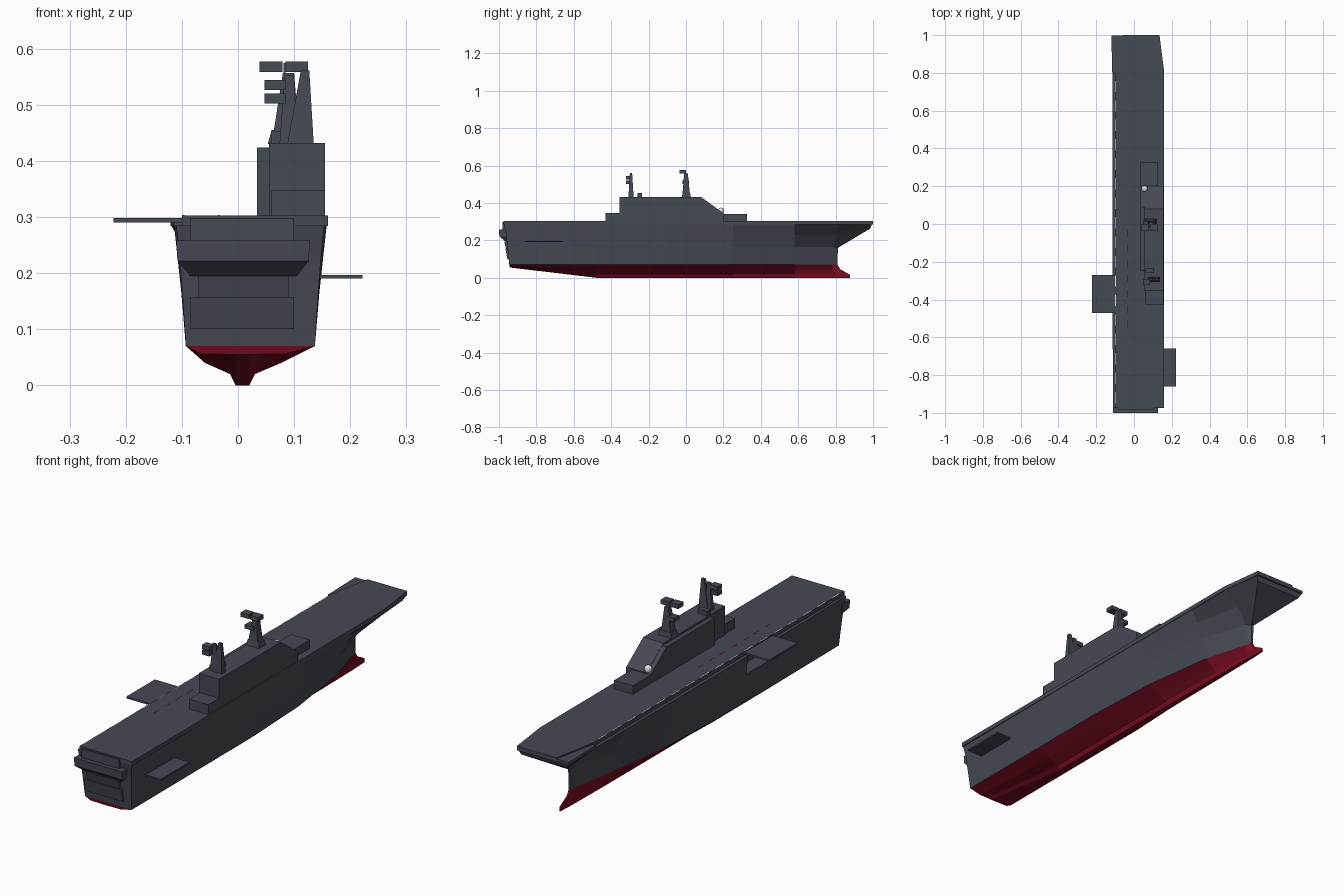
import bpy, bmesh


def material(name, rgb):
    m = bpy.data.materials.new(name)
    m.diffuse_color = (*rgb, 1)
    return m


GREY = material("navy grey", (0.060, 0.067, 0.086))
RED = material("hull red", (0.200, 0.004, 0.016))
WHITE = material("white", (0.75, 0.75, 0.75))
DARK = material("dark grey", (0.022, 0.024, 0.030))


def finish(name, bm, *mats):
    bmesh.ops.recalc_face_normals(bm, faces=bm.faces)
    me = bpy.data.meshes.new(name)
    bm.to_mesh(me)
    bm.free()
    ob = bpy.data.objects.new(name, me)
    for m in mats:
        me.materials.append(m)
    bpy.context.collection.objects.link(ob)
    return ob


def loft(name, rings, *mats):
    """Skin equal-length rings of points and cap both ends."""
    bm = bmesh.new()
    vs = [[bm.verts.new(p) for p in r] for r in rings]
    n = len(rings[0])
    for a, b in zip(vs, vs[1:]):
        for i in range(n):
            j = (i + 1) % n
            bm.faces.new((a[i], a[j], b[j], b[i]))
    for r in (vs[0], vs[-1]):          # caps built as strips across the ring
        if n % 2:
            bm.faces.new(r)
        else:
            for i in range(n // 2 - 1):
                bm.faces.new((r[i], r[i + 1], r[n - 2 - i], r[n - 1 - i]))
    for f in bm.faces:
        if len(mats) > 1 and max(v.co.z for v in f.verts) < 0.0705:
            f.material_index = 1
    return finish(name, bm, *mats)


def prism(name, pts, axis, a, b, mat):
    """Extrude a 2D outline along an axis from a to b."""
    bm = bmesh.new()
    ends = []
    for d in (a, b):
        vs = []
        for p in pts:
            c = list(p)
            c.insert("xyz".index(axis), d)
            vs.append(bm.verts.new(c))
        bm.faces.new(vs)
        ends.append(vs)
    n = len(pts)
    for i in range(n):
        j = (i + 1) % n
        bm.faces.new((ends[0][i], ends[0][j], ends[1][j], ends[1][i]))
    return finish(name, bm, mat)


def rect(x0, x1, y0, y1):
    return [(x0, y0), (x1, y0), (x1, y1), (x0, y1)]


def box(name, x, y, z, mat=GREY):
    return prism(name, rect(*x, *y), "z", *z, mat)


def tower(name, low, high, z0, z1):
    """Tapered block; low and high are x0, x1, y0, y1."""
    return loft(name, [[(x, y, z) for x, y in rect(*r)]
                       for r, z in ((low, z0), (high, z1))], GREY)


# Hull: half widths at seven levels, keel to deck, for each station
LEVELS = (0, 0.02, 0.04, 0.07, 0.165, 0.23, 0.285)
CENTRES = (0.008, 0.008, 0.009, 0.022, 0.022, 0.022, 0.022)
FULL = (0.012, 0.022, 0.068, 0.115, 0.123, 0.130, 0.136)


def section(ys, half, zs=LEVELS, cs=CENTRES):
    right = [(c + h, y, z) for c, h, y, z in zip(cs, half, ys, zs)]
    left = [(c - h, y, z) for c, h, y, z in zip(cs, half, ys, zs)]
    return right + left[::-1]


hull = loft("hull", [
    section((-0.942, -0.942, -0.942, -0.945, -0.955, -0.962, -0.972),
            (0.012, 0.035, 0.075, 0.115, 0.121, 0.126, 0.132),
            (0.055, 0.0555, 0.056, 0.07, 0.165, 0.23, 0.285)),
    section([-0.48] * 7, FULL),
    section([-0.1] * 7, FULL),
    section([0.25] * 7, (0.012, 0.020, 0.055, 0.100, 0.119, 0.129, 0.136)),
    section([0.58] * 7, (0.010, 0.015, 0.030, 0.055, 0.075, 0.105, 0.136)),
    section((0.8, 0.8, 0.785, 0.78, 0.79, 0.8, 0.82),
            (0.007, 0.008, 0.009, 0.010, 0.014, 0.062, 0.136),
            cs=(0.008, 0.008, 0.009, 0.012, 0.015, 0.02, 0.022)),
    section((0.878, 0.875, 0.825, 0.81, 0.812, 0.985, 0.993),
            (0.003, 0.003, 0.004, 0.004, 0.005, 0.115, 0.127),
            (0, 0.018, 0.045, 0.07, 0.16, 0.263, 0.285),
            [0.008] * 7),
], GREY, RED)

# Hangar opening under the port lift
cutter = box("hangar_cutter", (-0.2, -0.04), (-0.465, -0.275), (0.2, 0.281))
cutter.hide_render = True
mod = hull.modifiers.new("hangar_opening", "BOOLEAN")
mod.operation, mod.object, mod.solver = "DIFFERENCE", cutter, "EXACT"
bpy.context.view_layer.objects.active = hull
bpy.ops.object.modifier_apply(modifier=mod.name)
bpy.data.objects.remove(cutter)

# Flight deck
prism("flight_deck", [(-0.1, -0.975), (0.16, -0.975), (0.16, 0.8),
                      (0.135, 1.0), (-0.06, 1.0), (-0.1, 0.8)],
      "z", 0.284, 0.303, GREY)
prism("bow_walkway", [(-0.115, 0.8), (0.0, 0.8), (0.0, 0.998), (-0.12, 0.998)],
      "z", 0.284, 0.297, GREY)

# Deck lifts
box("port_lift", (-0.222, -0.09), (-0.47, -0.27), (0.290, 0.298))
box("starboard_lift", (0.13, 0.222), (-0.86, -0.66), (0.190, 0.197))

# Deck markings
for i in range(17):
    y = -0.95 + i * 0.103
    box("edge_stripe", (-0.0995, -0.0955), (y, y + 0.06), (0.3025, 0.3035), WHITE)
for i in range(7):
    y = -0.55 + i * 0.08
    box("centre_stripe", (-0.036, -0.033), (y, y + 0.04), (0.3025, 0.3035), RED)

# Stern: overhanging ledge, upper panel and dock gate
loft("stern_ledge", [
    [(x, y, z) for x, y in rect(a, b, -0.945, f)]
    for a, b, f, z in ((-0.085, 0.105, -0.966, 0.195),
                       (-0.108, 0.126, -0.998, 0.222),
                       (-0.110, 0.128, -1.0, 0.258))], GREY)
box("stern_panel", (-0.085, 0.1), (-0.982, -0.95), (0.258, 0.298))
prism("dock_gate_upper", [(-0.955, 0.195), (-0.972, 0.195), (-0.962, 0.155),
                          (-0.945, 0.155)], "x", -0.07, 0.09, GREY)
prism("dock_gate_lower", [(-0.945, 0.157), (-0.966, 0.157), (-0.955, 0.1),
                          (-0.94, 0.1)], "x", -0.085, 0.1, GREY)

# Island superstructure
prism("island_main", [(-0.355, 0.3), (0.2, 0.3), (0.2, 0.345), (0.08, 0.432),
                      (-0.355, 0.432)], "x", 0.055, 0.155, GREY)
prism("island_port_side", [(-0.25, 0.3), (0.2, 0.3), (0.2, 0.342), (0.09, 0.424),
                           (-0.25, 0.424)], "x", 0.034, 0.06, GREY)
box("island_front", (0.034, 0.127), (0.19, 0.325), (0.3, 0.341))
box("island_rear", (0.06, 0.155), (-0.43, -0.35), (0.3, 0.347))
box("roof_locker", (0.06, 0.105), (-0.26, -0.235), (0.43, 0.452))

# Forward mast with T-shaped antenna
tower("forward_mast_base", (0.053, 0.12, -0.022, 0.026), (0.06, 0.115, -0.018, 0.022), 0.43, 0.455)
tower("forward_mast", (0.064, 0.108, -0.018, 0.02), (0.08, 0.1, -0.01, 0.01), 0.455, 0.557)
box("forward_mast_pole", (0.081, 0.085), (-0.008, 0.0), (0.55, 0.574))
for x in ((0.038, 0.079), (0.085, 0.125)):
    box("forward_antenna", x, (-0.036, 0.0), (0.558, 0.577))
box("forward_sensor", (0.047, 0.09), (-0.02, 0.015), (0.502, 0.52))

# Aft mast with side arms
tower("aft_mast", (0.088, 0.135, -0.308, -0.28), (0.112, 0.127, -0.3, -0.288), 0.43, 0.561)
tower("aft_mast_fork", (0.074, 0.105, -0.304, -0.284), (0.083, 0.1, -0.298, -0.29), 0.43, 0.552)
for z in (0.502, 0.526):
    box("aft_antenna", (0.047, 0.085), (-0.322, -0.29), (z, z + 0.018))

# Radar dome
bm = bmesh.new()
bmesh.ops.create_uvsphere(bm, u_segments=12, v_segments=8, radius=0.017)
bmesh.ops.translate(bm, verts=bm.verts, vec=(0.056, 0.187, 0.358))
finish("radar_dome", bm, WHITE)
